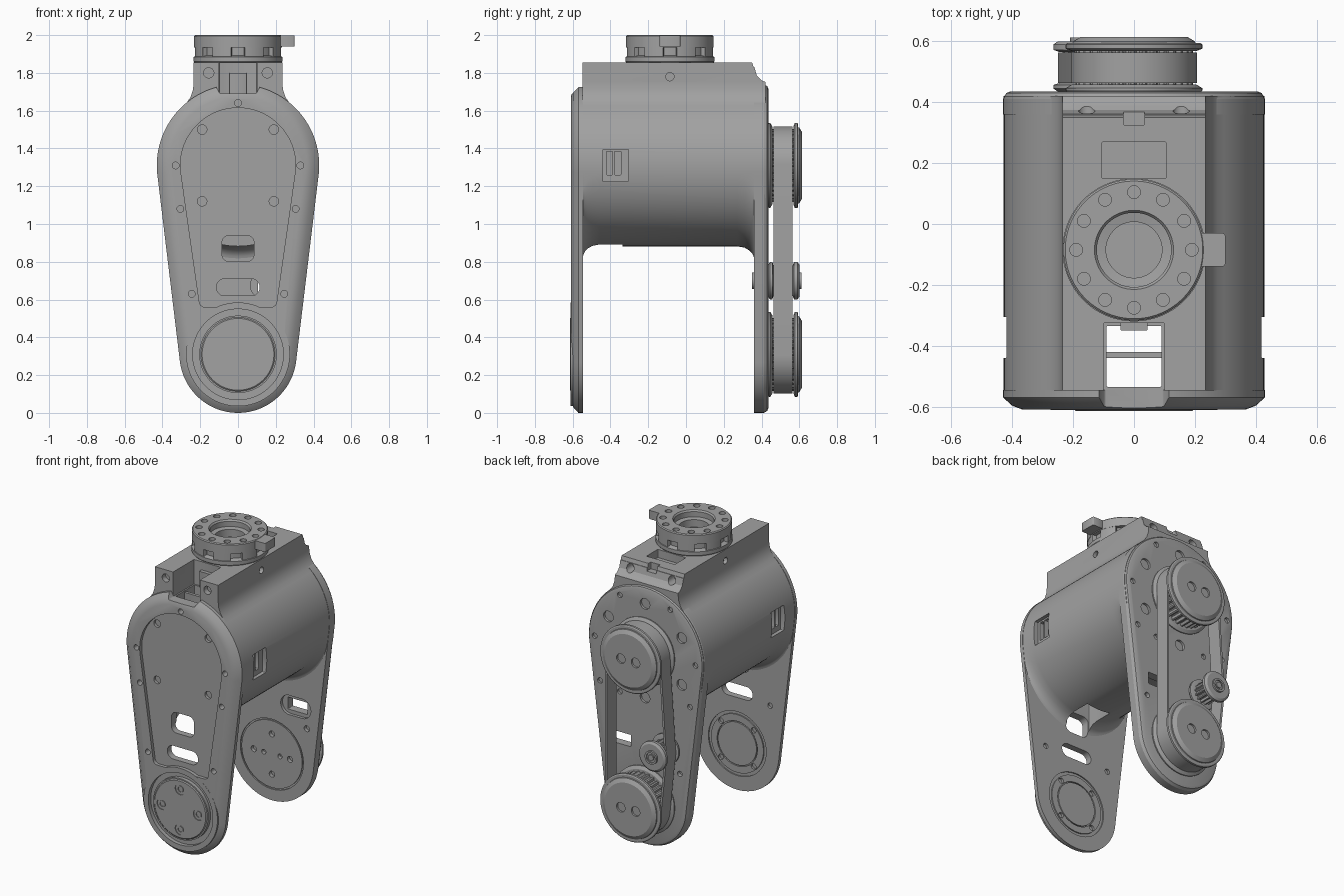
import bpy, bmesh
from math import cos, sin, pi, sqrt, radians

if "Cube" in bpy.data.objects:
    bpy.data.objects.remove(bpy.data.objects["Cube"])

gray = bpy.data.materials.new("machined gray")
gray.use_nodes = True
gray.diffuse_color = (0.36, 0.36, 0.36, 1)
gray.node_tree.nodes["Principled BSDF"].inputs["Base Color"].default_value = gray.diffuse_color
parts = []

UP, LOW = 1.31, 0.31          # heights of the two joint axes
TY = -0.085                   # turntable centre in y
AXES = {"x": lambda u, v, d: (d, u, v),
        "y": lambda u, v, d: (u, d, v),
        "z": lambda u, v, d: (u, v, d)}


def hull(circles, n=64):
    """Outline wrapped around a set of circles (u, v, radius)."""
    pts = []
    for i in range(n):
        c, s = cos(2 * pi * (i + 0.5) / n), sin(2 * pi * (i + 0.5) / n)
        u, v, r = max(circles, key=lambda k: k[0] * c + k[1] * s + k[2])
        pts.append((u + r * c, v + r * s))
    return pts


def rect(u0, u1, v0, v1, r=0.004):
    return hull([(u, v, r) for u in (u0 + r, u1 - r) for v in (v0 + r, v1 - r)], 16)


def loft(bm, axis, sections, closed=False):
    """Skin outlines placed along an axis; closed makes a ring-shaped tube."""
    rows = [[bm.verts.new(AXES[axis](u, v, d)) for u, v in pts] for pts, d in sections]
    n = len(rows[0])
    for a, b in zip(rows, rows[1:] + (rows[:1] if closed else [])):
        for i in range(n):
            j = (i + 1) % n
            bm.faces.new((a[i], a[j], b[j], b[i]))
    if not closed:
        bm.faces.new(rows[0])
        bm.faces.new(rows[-1])


def prism(axis, pts, d0, d1):
    return (axis, [(pts, d0), (pts, d1)])


def lathe(axis, u, v, profile, closed=False, n=64):
    return (axis, [(hull([(u, v, r)], n), d) for r, d in profile], closed)


def hole(u, v, r, d0, d1, axis="y"):
    return lathe(axis, u, v, [(r, d0), (r, d1)], n=20)


def ring(u, v, r0, r1, d0, d1, axis="y"):
    return lathe(axis, u, v, [(r1, d0), (r1, d1), (r0, d1), (r0, d0)], True)


def polar(u, v, r, count, start=0):
    return [(u + r * cos(start + 2 * pi * i / count),
             v + r * sin(start + 2 * pi * i / count)) for i in range(count)]


def mesh_object(name, solids):
    bm = bmesh.new()
    for s in solids:
        loft(bm, *s)
    bmesh.ops.recalc_face_normals(bm, faces=bm.faces[:])
    me = bpy.data.meshes.new(name)
    bm.to_mesh(me)
    bm.free()
    me.materials.append(gray)
    ob = bpy.data.objects.new(name, me)
    bpy.context.scene.collection.objects.link(ob)
    return ob


def part(name, solids, *cuts):
    """Build a part and carve each group of cutters out of it."""
    ob = mesh_object(name, solids)
    for group in cuts:
        cutter = mesh_object("cutter", group)
        cutter.hide_render = True
        mod = ob.modifiers.new("cut", "BOOLEAN")
        mod.operation, mod.solver, mod.object = "DIFFERENCE", "EXACT", cutter
        bpy.context.view_layer.update()
        baked = bpy.data.meshes.new_from_object(
            ob.evaluated_get(bpy.context.evaluated_depsgraph_get()))
        ob.modifiers.clear()
        ob.data = baked
        baked.name = name
        bpy.data.objects.remove(cutter)
    parts.append(ob)
    return ob


def plate(inset=0.0):
    return hull([(0, UP, 0.43 - inset), (0, LOW, 0.31 - inset)], 112)


# Front plate: bevelled teardrop with a sunken panel and a hub socket
rim = [(0, 1.64)] + [(s * x, z) for s in (-1, 1)
                     for x, z in ((0.33, UP), (0.305, 1.08), (0.245, 0.63))]
panel = hull([(0, UP, 0.305), (-0.175, 0.59, 0.03), (0.175, 0.59, 0.03)], 96)
lower_slot = hull([(-0.07, 0.665, 0.045), (0.07, 0.665, 0.045)], 32)
upper_slot = rect(-0.085, 0.085, 0.8, 0.94, 0.04)
part("front_plate",
     [("y", [(plate(), -0.545), (plate(), -0.57), (plate(0.03), -0.597), (plate(0.065), -0.61)])],
     [prism("y", panel, -0.64, -0.588),
      ring(0, LOW, 0.205, 0.24, -0.64, -0.585),
      prism("y", hull([(-0.09, 1.7, 0.01), (0.09, 1.7, 0.01), (-0.15, 1.83, 0.02),
                       (0.15, 1.83, 0.02)], 24), -0.64, -0.5)]
     + [hole(x, z, 0.018, -0.64, -0.57) for x, z in rim],
     [prism("y", lower_slot, -0.65, -0.5), prism("y", upper_slot, -0.65, -0.5),
      ring(0, LOW, 0.195, 0.215, -0.553, -0.5), ring(0, LOW, 0.143, 0.15, -0.555, -0.5)]
     + [hole(x, z, 0.018, -0.56, -0.5) for x, z in polar(0, LOW, 0.172, 4, pi / 4) + rim[1:]]
     + [hole(x, z, 0.025, -0.62, -0.57) for x in (-0.19, 0.19) for z in (1.12, 1.5)])
part("hub_rim", [ring(0, LOW, 0.24, 0.275, -0.58, -0.611)])
part("front_hub",
     [lathe("y", 0, LOW, [(0.205, -0.57), (0.205, -0.603), (0.19, -0.615)])],
     [ring(x, z, 0.022, 0.037, -0.63, -0.605) for x, z in polar(0, LOW, 0.135, 4)]
     + [hole(x, z, 0.016, -0.63, -0.6) for x, z in polar(0, LOW, 0.135, 4)])


# Drum body: round barrel with a neck on top and flared ends
def barrel(t, top):
    circles = [(0, UP, 0.428), (0, UP - t, 0.428 - 0.12 * t)]
    low = []
    for i in range(73):
        a = radians(130 + 280 * i / 72)
        u, v, r = max(circles, key=lambda k: k[1] * sin(a) + k[2])
        low.append((u + r * cos(a), v + r * sin(a)))
    neck = [(0.252, 1.67), (0.238, 1.71), (0.235, 1.75), (0.235, top)]
    return low + neck + [(-x, z) for x, z in reversed(neck)]


def flare(d):
    return 0.085 * (1 - sqrt(1 - (1 - d / 0.09) ** 2))


steps = (0, 0.004, 0.012, 0.026, 0.05, 0.09)
front_end = [(barrel(flare(d), 1.855), d - 0.547) for d in steps]
back_end = [(barrel(flare(d), 1.855 if d > 0.01 else 1.83), 0.362 - d) for d in reversed(steps)]
tail = [(barrel(0.08, z), y) for z, y in ((1.785, 0.375), (1.76, 0.4), (1.752, 0.42))]
side_cuts, inner_cuts = [], []
for s in (-1, 1):
    side_cuts += [prism("x", rect(-0.44, -0.305, 1.225, 1.395), s * 0.395, s * 0.5),
                  hole(TY, 1.78, 0.022, s * 0.21, s * 0.3, "x")]
    inner_cuts += [prism("x", rect(-0.42, -0.39, 1.26, 1.385), s * 0.3, s * 0.45),
                   prism("x", rect(-0.378, -0.345, 1.26, 1.385), s * 0.3, s * 0.45)]
part("drum_body", [("y", front_end + back_end + tail)],
     side_cuts + [prism("z", rect(-0.1, 0.1, -0.7, -0.325), 1.69, 2),
                  prism("z", rect(-0.105, 0.105, 0.15, 0.27), 1.8, 2),
                  prism("z", rect(-0.035, 0.035, 0.325, 0.45), 1.81, 2)]
     + [hole(s * 0.155, 1.8, 0.027, y, y + 0.09) for s in (-1, 1) for y in (-0.6, 0.31)],
     inner_cuts + [prism("z", rect(-0.09, 0.09, -0.535, -0.335), 0.7, 1.8)],
     [prism("y", upper_slot, -0.6, -0.5)])
part("slot_bridge", [prism("z", rect(-0.1, 0.1, -0.44, -0.42), 1.6, 1.68)])
part("channel_block", [prism("z", rect(-0.045, 0.045, -0.35, -0.3), 1.69, 1.8)])

# Back plate: bearing bolts, cable window and idler socket
back_rim = [(s * x, z) for s in (-1, 1) for x, z in ((0.335, 1.02), (0.26, 0.55))]
part("back_plate",
     [("y", [(plate(), 0.36), (plate(), 0.412), (plate(0.01), 0.43), (plate(0.025), 0.436)])],
     [hole(x, z, 0.036, 0.405, 0.5) for x, z in polar(0, UP, 0.315, 6, pi / 2)]
     + [hole(x, z, 0.018, 0.41, 0.5) for x, z in polar(0, UP, 0.375, 6, pi / 3) + back_rim]
     + [prism("y", hull([(0.13, 0.675, 0.065), (0.225, 0.675, 0.065)], 32), 0.3, 0.38),
        ring(0, LOW, 0.225, 0.235, 0.3, 0.368)]
     + [hole(x, z, 0.02, 0.3, 0.385) for x, z in polar(0, LOW, 0.135, 4) + back_rim]
     + [hole(x, z, 0.016, 0.3, 0.385) for x, z in polar(0, LOW, 0.06, 2)],
     [prism("y", rect(0.105, 0.25, 0.635, 0.715), 0.2, 0.6)])


# Toothed pulleys with flanges and caps
def gear(u, v, r, teeth):
    pts = []
    for i in range(teeth * 4):
        q = r if i % 4 < 2 else r - 0.014
        a = 2 * pi * i / (teeth * 4)
        pts.append((u + q * cos(a), v + q * sin(a)))
    return pts


for name, z in (("upper", UP), ("lower", LOW)):
    part(name + "_pulley_core", [prism("y", gear(0, z, 0.193, 32), 0.43, 0.585)])
    part(name + "_pulley_flanges",
         [lathe("y", 0, z, [(0.22, 0.432), (0.225, 0.44), (0.225, 0.446), (0.205, 0.458)]),
          lathe("y", 0, z, [(0.205, 0.568), (0.225, 0.576), (0.225, 0.59), (0.218, 0.594)])])
    part(name + "_pulley_cap",
         [lathe("y", 0, z, [(0.205, 0.585), (0.2, 0.6), (0.175, 0.615)])],
         [hole(x, z, 0.032, 0.602, 0.7) for x in (-0.055, 0.055)])

# Idler that tensions the belt
IX, IZ = -0.165, 0.7
part("idler_core", [prism("y", gear(IX, IZ, 0.07, 14), 0.44, 0.58)])
part("idler_flanges", [lathe("y", IX, IZ, [(0.085, 0.435), (0.1, 0.445), (0.1, 0.457), (0.08, 0.463)]),
                       lathe("y", IX, IZ, [(0.08, 0.565), (0.1, 0.572), (0.1, 0.59), (0.085, 0.6)])])
part("idler_axle", [hole(IX, IZ, 0.045, 0.35, 0.612)], [ring(IX, IZ, 0.02, 0.032, 0.604, 0.7)])


# Drive belt loop
def belt(grow):
    return hull([(0, UP, 0.193 + grow), (0, LOW, 0.193 + grow), (IX, IZ, 0.07 + grow)], 112)


part("drive_belt", [("y", [(belt(0.014), 0.463), (belt(0.014), 0.563),
                           (belt(0), 0.563), (belt(0), 0.463)], True)])

# Turntable: base flange, castellated waist, bolt ring and side lug
part("turntable",
     [lathe("z", 0, TY, [(0.22, 1.84), (0.235, 1.86), (0.235, 1.885), (0.205, 1.893),
                         (0.205, 1.935), (0.232, 1.935), (0.232, 1.994), (0.226, 2.0),
                         (0.13, 2.0), (0.122, 1.99), (0.122, 1.955), (0.092, 1.95),
                         (0.092, 1.9)], n=80)],
     [hole(x, y, 0.021, 1.97, 2.1, "z") for x, y in polar(0, TY, 0.19, 12)])
teeth = []
for i in range(8):
    mid = 2 * pi * (i + 0.5) / 8
    corners = [(r * cos(mid + da), TY + r * sin(mid + da), 0.004)
               for r in (0.18, 0.227) for da in (-0.22, 0, 0.22)]
    teeth.append(prism("z", hull(corners, 24), 1.885, 1.94))
part("turntable_teeth", teeth)
part("turntable_lug", [prism("z", rect(0.215, 0.3, -0.14, -0.03, 0.01), 1.94, 1.998)])

# Shading: smooth curves, crisp edges
for ob in bpy.context.scene.objects:
    ob.select_set(ob in parts)
bpy.context.view_layer.objects.active = parts[0]
bpy.ops.object.shade_smooth_by_angle(angle=radians(28))
